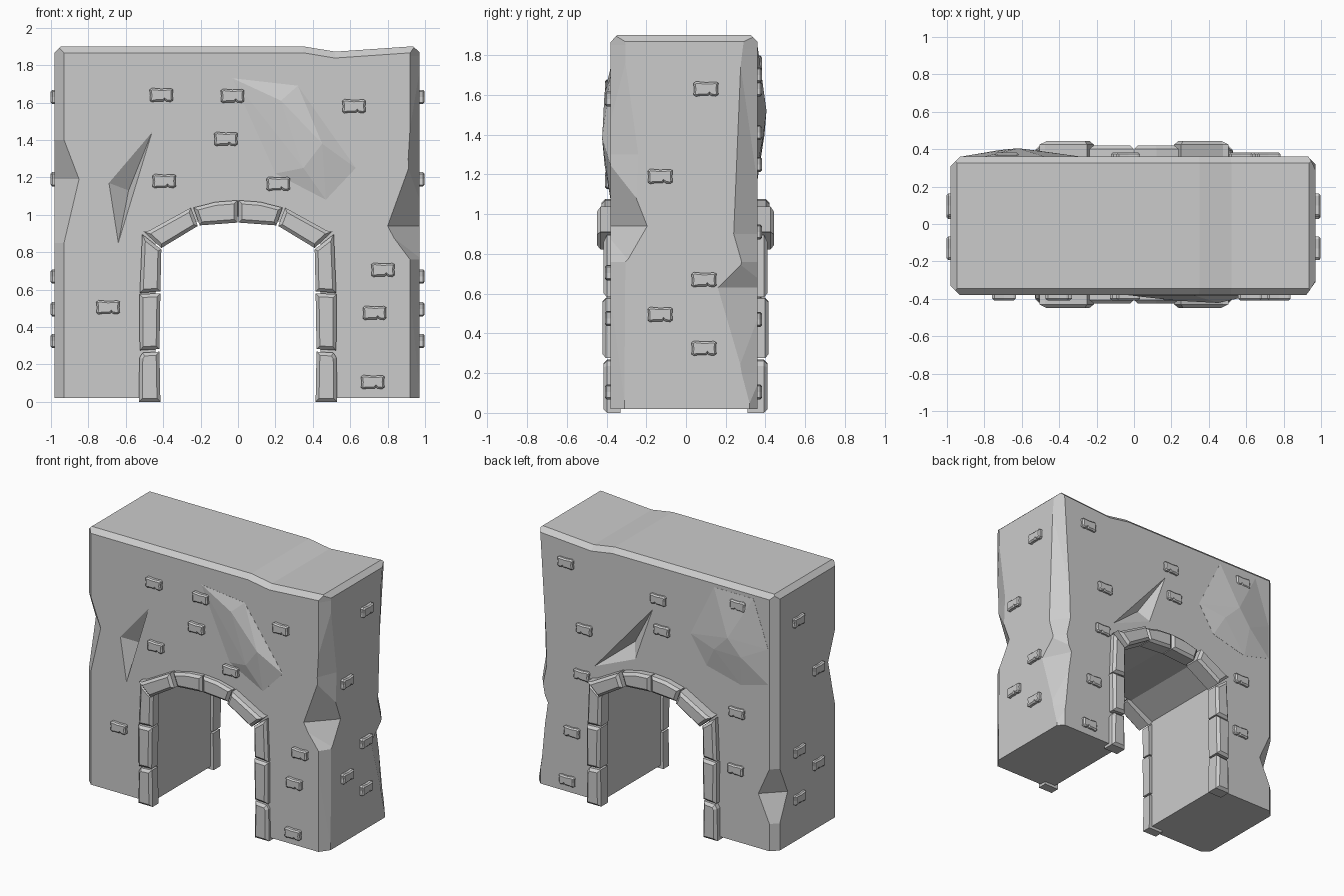
import bpy, bmesh
from mathutils import Vector

if "Cube" in bpy.data.objects:
    bpy.data.objects.remove(bpy.data.objects["Cube"])

FRONT, BACK, LEFT, RIGHT = -0.38, 0.36, -0.98, 0.97


def finish(name, bm):
    bmesh.ops.recalc_face_normals(bm, faces=bm.faces[:])
    me = bpy.data.meshes.new(name)
    bm.to_mesh(me)
    bm.free()
    ob = bpy.data.objects.new(name, me)
    bpy.context.collection.objects.link(ob)
    return ob


def hull(name, pts):
    bm = bmesh.new()
    for p in pts:
        bm.verts.new(p)
    bmesh.ops.convex_hull(bm, input=bm.verts[:])
    loose = [v for v in bm.verts if not v.link_faces]
    bmesh.ops.delete(bm, geom=loose, context='VERTS')
    return finish(name, bm)


def prism(name, pts, place, w0, w1, bevel):
    # extrude a flat outline from depth w0 to w1, bevelling the outer rim
    bm = bmesh.new()
    a = [bm.verts.new(place(u, v, w0)) for u, v in pts]
    b = [bm.verts.new(place(u, v, w1)) for u, v in pts]
    bm.faces.new(a)
    top = bm.faces.new(b)
    n = len(pts)
    for i in range(n):
        j = (i + 1) % n
        bm.faces.new((a[i], a[j], b[j], b[i]))
    bmesh.ops.recalc_face_normals(bm, faces=bm.faces[:])
    bmesh.ops.bevel(bm, geom=list(top.edges), offset=bevel, segments=1,
                    affect='EDGES', profile=0.5)
    return finish(name, bm)


def cut(target, cutter):
    m = target.modifiers.new("cut", 'BOOLEAN')
    m.operation, m.solver, m.object = 'DIFFERENCE', 'EXACT', cutter
    bpy.context.view_layer.objects.active = target
    bpy.ops.object.modifier_apply(modifier=m.name)
    bpy.data.objects.remove(cutter)


# wall: front outline with arch opening, dipped top, extruded through
outline = [(LEFT, .02), (LEFT, 1.9), (.35, 1.9), (.52, 1.872), (RIGHT, 1.903), (RIGHT, .02),
           (.44, .02), (.44, .86), (.25, .96), (0, .99), (-.25, .96), (-.44, .86), (-.44, .02)]
bm = bmesh.new()
f = bm.faces.new([bm.verts.new((x, FRONT, z)) for x, z in outline])
ext = bmesh.ops.extrude_face_region(bm, geom=[f], use_keep_orig=True)
bmesh.ops.translate(bm, vec=(0, BACK - FRONT, 0),
                    verts=[v for v in ext['geom'] if isinstance(v, bmesh.types.BMVert)])
bmesh.ops.recalc_face_normals(bm, faces=bm.faces[:])
rim = [e for e in bm.edges if all(v.co.z > 1.8 for v in e.verts)
       and not (abs(e.verts[0].co.y - e.verts[1].co.y) > .1 and abs(e.verts[0].co.x) < .9)]
bmesh.ops.bevel(bm, geom=rim, offset=.034, segments=1, affect='EDGES', profile=0.5)
wall = finish("wall", bm)


# worn vertical corners: (z, cut along x, cut along y)
def wear_corner(cx, cy, levels):
    sx, sy = (1 if cx > 0 else -1), (1 if cy > 0 else -1)
    bm = bmesh.new()
    rings = []
    for z, dx, dy in levels:
        a, b = Vector((cx - sx * dx, cy, z)), Vector((cx, cy - sy * dy, z))
        pts = (a + (a - b) * .3, b + (b - a) * .3, Vector((cx + sx * .3, cy + sy * .3, z)))
        rings.append([bm.verts.new(p) for p in pts])
    bm.faces.new(rings[0])
    bm.faces.new(rings[-1])
    for r, s in zip(rings, rings[1:]):
        for i in range(3):
            j = (i + 1) % 3
            bm.faces.new((r[i], r[j], s[j], s[i]))
    bmesh.ops.triangulate(bm, faces=bm.faces[:])
    cut(wall, finish("corner_cutter", bm))


wear_corner(LEFT, FRONT, [(2, .05, .05), (1.4, .05, .05), (1.19, .13, .13),
                          (.85, .05, .05), (-.1, .05, .05)])
wear_corner(RIGHT, FRONT, [(2, .05, .065), (1.85, .05, .075), (1.3, .06, .14), (.94, .17, .185),
                           (.76, .05, .075), (-.1, .05, .07)])
wear_corner(RIGHT, BACK, [(2, .05, .06), (1.83, .04, .075), (.9, .09, .12), (.76, .06, .08),
                          (.63, .10, .2), (.2, .05, .08), (.02, .04, .04), (-.1, .04, .04)])
wear_corner(LEFT, BACK, [(2, .05, .05), (.62, .05, .05), (.42, .14, .14),
                         (.22, .05, .05), (-.1, .05, .05)])


# chipped dents and raised rough patches on the two broad faces
def dent(y, s, tri, deep, depth):
    pts = [(x, y + s * o, z) for x, z in tri for o in (0, .05)]
    cut(wall, hull("dent_cutter", pts + [(deep[0], y - s * depth, deep[1])]))


def patch(name, y, s, ring, peaks):
    pts = [(x, y + s * o, z) for x, z in ring for o in (.001, -.02)]
    hull(name, pts + [(x, y + s * h, z) for x, z, h in peaks])


dent(FRONT, -1, [(-.46, 1.44), (-.69, 1.17), (-.64, .85)], (-.585, 1.13), .07)
dent(BACK, 1, [(.02, 1.54), (.49, 1.0), (.16, 1.14)], (.21, 1.23), .07)
patch("front_rough_patch", FRONT, -1,
      [(-.03, 1.73), (.32, 1.69), (.63, 1.25), (.47, 1.08), (.2, 1.22)],
      [(.23, 1.61, .03), (.45, 1.38, .042), (.35, 1.25, .03)])
patch("back_rough_patch", BACK, 1,
      [(-.48, 1.84), (-.8, 1.84), (-.92, 1.5), (-.92, 1.24), (-.7, 1.18), (-.42, 1.25), (-.29, 1.45)],
      [(-.62, 1.52, .045), (-.72, 1.4, .035), (-.5, 1.4, .03)])

# placing functions: outline (u, v) and outward distance w for each face
faces = {
    "front": lambda u, v, w: (u, FRONT - w, v),
    "back": lambda u, v, w: (u, BACK + w, v),
    "right": lambda u, v, w: (RIGHT + w, u, v),
    "left": lambda u, v, w: (LEFT - w, u, v),
}

# arch surround: three jamb stones and two arch stones, mirrored, on both faces
stones = [
    ("lower_jamb", [(.415, .0), (.53, .0), (.527, .235), (.51, .262), (.42, .268)], .035),
    ("middle_jamb", [(.42, .282), (.525, .275), (.527, .575), (.415, .58)], .04),
    ("upper_jamb", [(.415, .59), (.525, .582), (.512, .895), (.41, .815)], .035),
    ("side_arch", [(.41, .822), (.505, .91), (.475, .915), (.252, 1.038), (.215, .94)], .068),
    ("crown_arch", [(.003, .958), (.003, 1.077), (.12, 1.068), (.238, 1.038), (.205, .943)], .045),
]
for face, back_shift in (("front", 0), ("back", .015)):
    for name, pts, out in stones:
        for side in (1, -1):
            prism(f"{face}_{name}_stone", [(side * u, v) for u, v in pts],
                  faces[face], -.05, out + back_shift, .018)

# small loose bricks: slightly swollen ends and a nick in the lower edge
brick = [(-.062, -.03), (-.05, -.038), (-.03, -.034), (.012, -.034), (.018, -.027), (.026, -.034),
         (.05, -.037), (.063, -.028), (.06, 0), (.063, .03), (.05, .036), (0, .033),
         (-.05, .038), (-.063, .028), (-.059, 0)]
sides = [(.1, 1.63), (-.13, 1.19), (.09, .67), (-.13, .495), (.09, .325)]
spots = {
    "front": [(-.41, 1.64), (-.03, 1.635), (.62, 1.58), (-.065, 1.405), (-.395, 1.18),
              (.215, 1.165), (.775, .705), (.73, .475), (.72, .105), (-.695, .505)],
    "back": [(.72, 1.7), (-.03, 1.63), (-.68, 1.76), (.57, 1.25), (-.06, 1.41),
             (.59, .91), (.67, .47), (.71, .105), (-.67, .97), (-.66, .55)],
    "right": sides,
    "left": sides,
}
for face, places in spots.items():
    out = .022 if face in ("left", "back") else .028
    for cu, cv in places:
        prism(f"{face}_brick", [(cu + u, cv + v) for u, v in brick],
              faces[face], -.02, out, .009)
